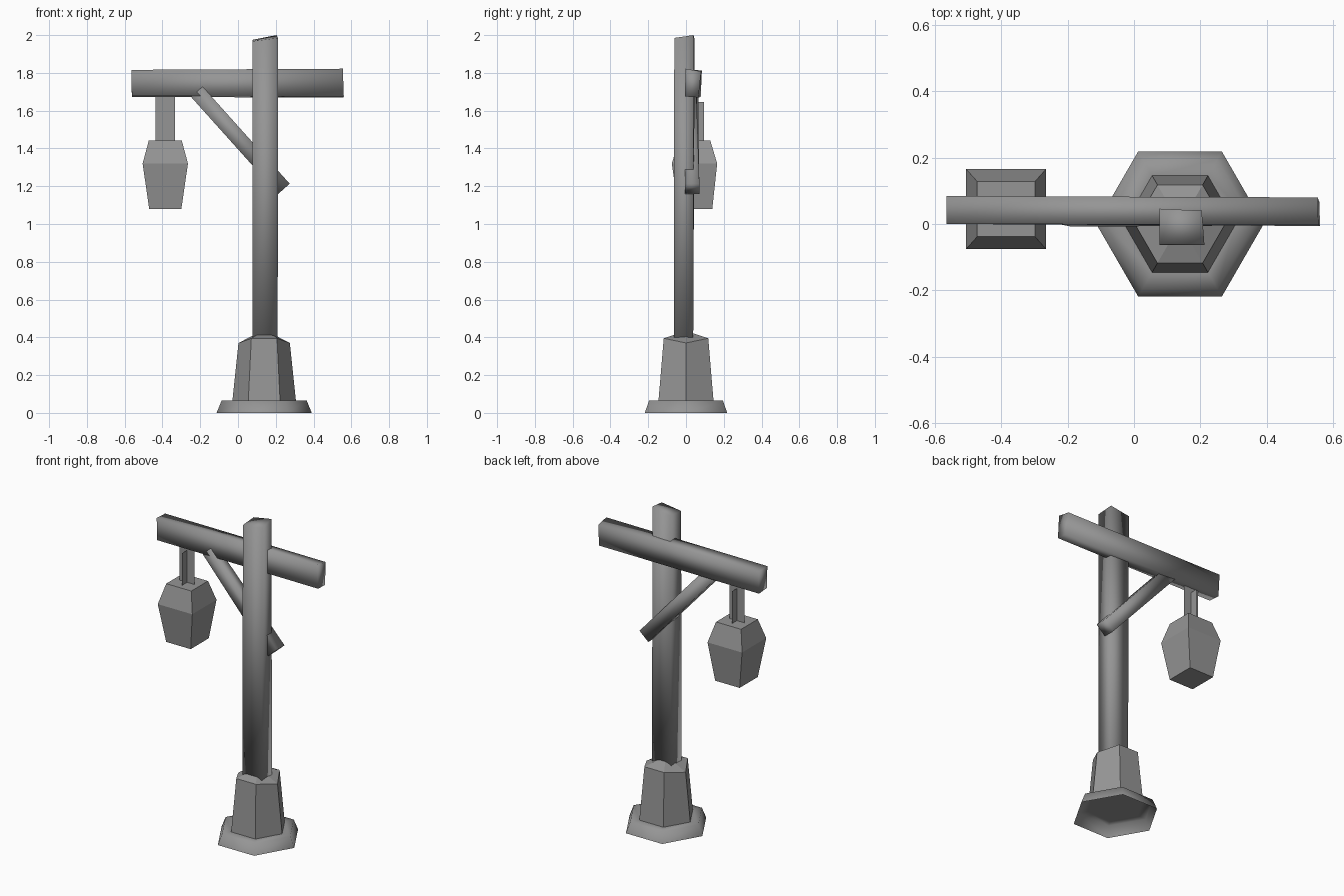
import bpy, math
from mathutils import Vector

if "Cube" in bpy.data.objects:
    bpy.data.objects.remove(bpy.data.objects["Cube"])

# Dark grey used for every part
grey = bpy.data.materials.new("dark_grey")
grey.diffuse_color = (0.3, 0.3, 0.3, 1)
grey.use_nodes = True
grey.node_tree.nodes["Principled BSDF"].inputs["Base Color"].default_value = grey.diffuse_color


def make(name, verts, faces, smooth=False):
    me = bpy.data.meshes.new(name)
    me.from_pydata(verts, [], faces)
    me.update()
    me.materials.append(grey)
    ob = bpy.data.objects.new(name, me)
    bpy.context.collection.objects.link(ob)
    for p in me.polygons:
        p.use_smooth = smooth
    return ob


def loft(name, rings, cap_start=True, cap_end=True, smooth=False):
    """Skin a list of equal-length, counter-clockwise rings."""
    n = len(rings[0])
    verts = [v for r in rings for v in r]
    faces = [(k * n + i, k * n + (i + 1) % n, (k + 1) * n + (i + 1) % n, (k + 1) * n + i)
             for k in range(len(rings) - 1) for i in range(n)]
    if cap_start:
        faces.append(tuple(reversed(range(n))))
    if cap_end:
        faces.append(tuple(range(len(verts) - n, len(verts))))
    return make(name, verts, faces, smooth)


def hexagon(r, z, cx=0.1385):
    return [(cx + r * math.cos(i * math.pi / 3), r * math.sin(i * math.pi / 3), z)
            for i in range(6)]


def rect(cx, cy, hx, hy, z):
    return [(cx - hx, cy - hy, z), (cx + hx, cy - hy, z),
            (cx + hx, cy + hy, z), (cx - hx, cy + hy, z)]


# Flange: open underneath
loft("base_flange", [hexagon(0.252, 0), hexagon(0.225, 0.066), hexagon(0.168, 0.066)],
     False, False, True)

# Tapered hexagonal socket with a low, uneven peaked cap
top = [(x, y, 0.37 if i % 3 == 0 else 0.395)
       for i, (x, y, z) in enumerate(hexagon(0.136, 0))]
loft("base_socket", [hexagon(0.168, 0.066), top, hexagon(0.03, 0.425)])

# Post with a roughly cut top
post_top = [(0.077, -0.062, 1.967), (0.212, -0.062, 1.985),
            (0.204, 0.04, 2.0), (0.077, 0.046, 1.975)]
loft("post", [rect(0.143, -0.013, 0.067, 0.051, 0.36), post_top], smooth=True)

# Cross beam, slightly tapered, running along x
left = [(-0.562, 0.0, 1.678), (-0.562, 0.078, 1.672),
        (-0.565, 0.084, 1.812), (-0.565, 0.0, 1.816)]
right = [(0.56, -0.006, 1.675), (0.558, 0.066, 1.67),
         (0.553, 0.08, 1.808), (0.555, -0.002, 1.822)]
loft("cross_beam", [left, right], smooth=True)

# Diagonal brace between post and beam, twisted a little at the top
low, high = Vector((0.243, 0.033, 1.186)), Vector((-0.218, 0.029, 1.7))
d = (high - low).normalized()
side = Vector((0, 1, 0))
up = d.cross(side).normalized()


def brace_ring(c, w, h, twist):
    u = up + side * twist
    return [tuple(c + u * a * w + side * b * h)
            for a, b in ((-1, -1), (1, -1), (1, 1), (-1, 1))]


loft("brace", [brace_ring(low, 0.041, 0.038, 0), brace_ring(high, 0.041, 0.031, 0.15)],
     smooth=True)

# Hanger: two crossed flat plates
cx, cy = -0.385, 0.045
for name, hx, hy, zt in (("hanger_plate_wide", 0.052, 0, 1.69),
                         ("hanger_plate_deep", 0, 0.05, 1.645)):
    make(name, [(cx - hx, cy - hy, 1.435), (cx + hx, cy + hy, 1.435),
                (cx + hx, cy + hy, zt), (cx - hx, cy - hy, zt)], [(0, 1, 2, 3)])

# Lantern
loft("lantern", [rect(cx, cy + 0.004, 0.085, 0.09, 1.079),
                 rect(cx, cy, 0.12, 0.12, 1.32),
                 rect(cx, cy, 0.087, 0.083, 1.443)])
